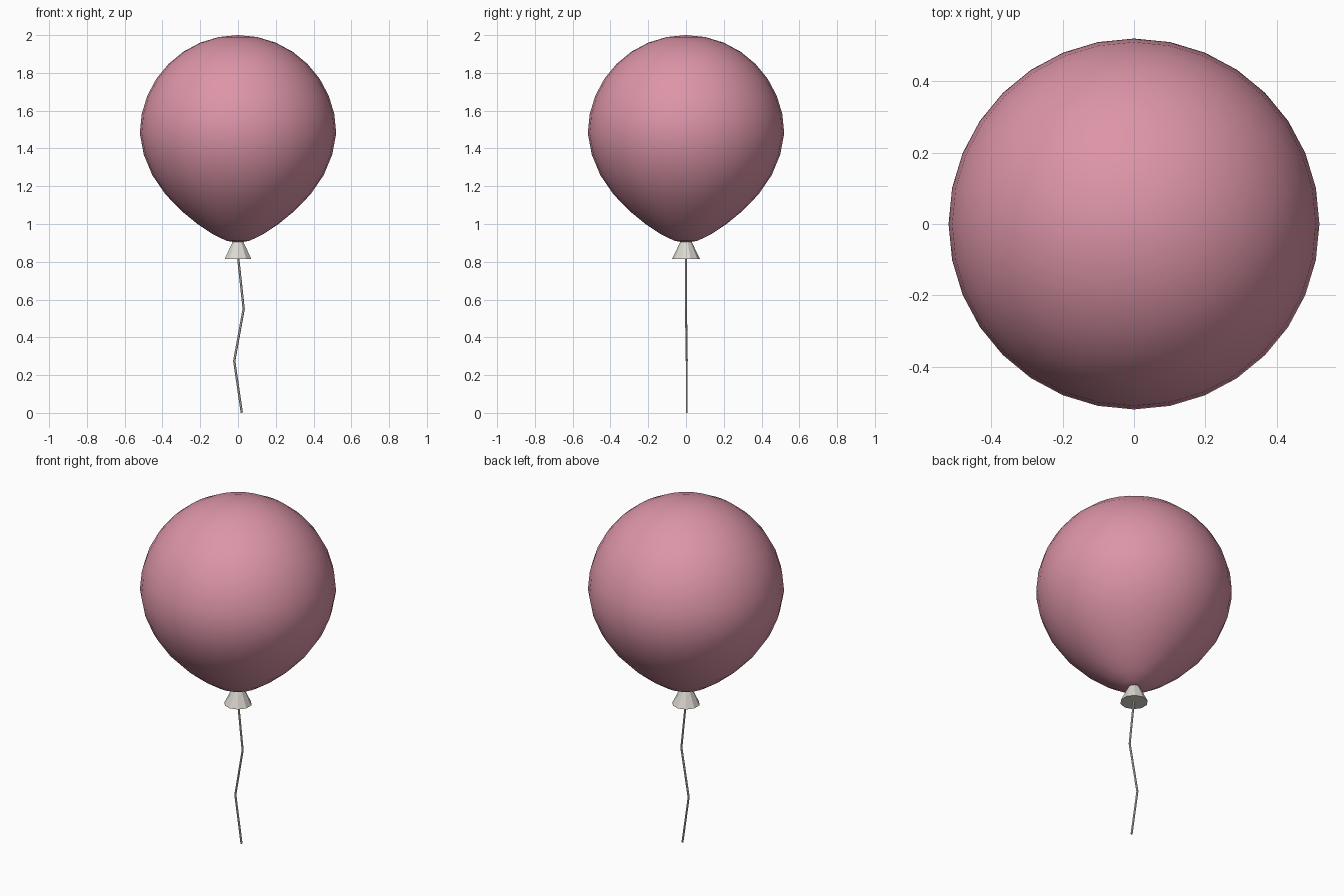
import bpy
import math
from mathutils import Vector

if "Cube" in bpy.data.objects:
    bpy.data.objects.remove(bpy.data.objects["Cube"])


def material(name, colour):
    m = bpy.data.materials.new(name)
    m.diffuse_color = (*colour, 1)
    m.use_nodes = True
    m.node_tree.nodes["Principled BSDF"].inputs["Base Color"].default_value = m.diffuse_color
    return m


PINK = material("balloon pink", (0.72, 0.30, 0.39))
WHITE = material("warm white", (0.72, 0.69, 0.64))


def finish(name, mat):
    ob = bpy.context.object
    ob.name = name
    ob.data.materials.append(mat)
    return ob


# balloon: sphere whose lower half is stretched and pinched towards the knot
R, CENTRE, DROP = 0.52, 1.48, 0.58
bpy.ops.mesh.primitive_uv_sphere_add(segments=32, ring_count=16, radius=R)
balloon = finish("balloon", PINK)
for v in balloon.data.vertices:
    t = max(0.0, -v.co.z / R)
    pinch = 1 - 0.1 * t - 0.32 * t ** 3
    v.co.x *= pinch
    v.co.y *= pinch
    v.co.z = CENTRE + (v.co.z if t == 0 else -t * DROP)
bpy.ops.object.shade_smooth()

# knot: small flared cone under the balloon
bpy.ops.mesh.primitive_cone_add(vertices=10, radius1=0.074, radius2=0.03,
                                depth=0.09, location=(0, 0, 0.86))
finish("knot", WHITE)

# string: three straight lengths in a gentle zigzag
path = [Vector(p) for p in ((0, 0, 0.83), (0.03, 0, 0.55),
                            (-0.02, 0.004, 0.275), (0.02, 0.004, 0.001))]
for i, (a, b) in enumerate(zip(path, path[1:])):
    d = b - a
    bpy.ops.mesh.primitive_cylinder_add(
        vertices=6, radius=0.006, depth=d.length, location=(a + b) / 2,
        rotation=d.to_track_quat('Z', 'Y').to_euler())
    finish(f"string_{i + 1}", WHITE)
